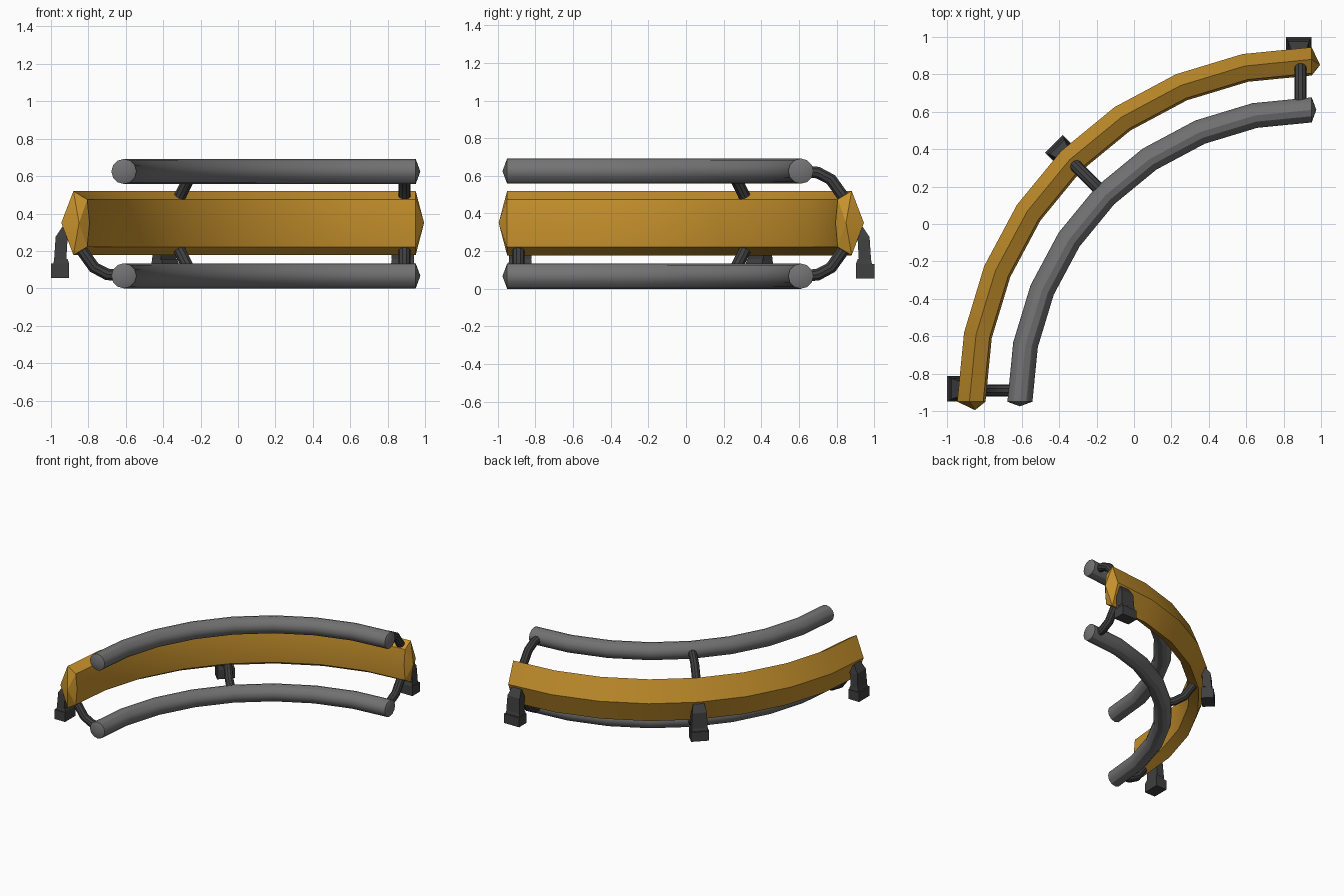
import bpy, bmesh, math
from mathutils import Vector

if "Cube" in bpy.data.objects:
    bpy.data.objects.remove(bpy.data.objects["Cube"])

CX, CY = 0.95, -0.95      # centre of the quarter-circle bend
MID_Z = 0.346


def material(name, col):
    m = bpy.data.materials.new(name)
    m.diffuse_color = (*col, 1)
    m.use_nodes = True
    m.node_tree.nodes["Principled BSDF"].inputs["Base Color"].default_value = m.diffuse_color
    return m


YELLOW = material("yellow_paint", (0.58, 0.29, 0.026))
GREY = material("steel", (0.17, 0.17, 0.17))
DARK = material("dark_steel", (0.05, 0.05, 0.05))


def place(angle, r, t, z):
    """Radius r from bend centre, shifted t along the tangent."""
    a = math.radians(angle)
    return Vector((CX + r * math.cos(a) + t * math.sin(a),
                   CY + r * math.sin(a) - t * math.cos(a), z))


def loft(name, rings, mat, tips=None, smooth=35):
    """Skin a list of rings; ends closed by flat caps or by pointed fans."""
    bm = bmesh.new()
    vs = [[bm.verts.new(p) for p in ring] for ring in rings]
    n = len(vs[0])
    for a, b in zip(vs, vs[1:]):
        for i in range(n):
            j = (i + 1) % n
            bm.faces.new((a[i], a[j], b[j], b[i]))
    for k, end in enumerate((vs[0], vs[-1])):
        if tips:
            tip = bm.verts.new(tips[k])
            for i in range(n):
                bm.faces.new((end[i], end[(i + 1) % n], tip))
        else:
            bm.faces.new(end)
    bmesh.ops.recalc_face_normals(bm, faces=bm.faces[:])
    me = bpy.data.meshes.new(name)
    bm.to_mesh(me)
    bm.free()
    me.materials.append(mat)
    ob = bpy.data.objects.new(name, me)
    bpy.context.collection.objects.link(ob)
    if smooth:
        bpy.ops.object.select_all(action='DESELECT')
        ob.select_set(True)
        bpy.context.view_layer.objects.active = ob
        bpy.ops.object.shade_smooth_by_angle(angle=math.radians(smooth))
    return ob


def bend(name, section, centre, tip, mat):
    """Sweep an (r, z) section through the quarter turn in 8 segments."""
    rings = [[place(180 - 11.25 * k, r, 0, z) for r, z in section] for k in range(9)]
    tips = [place(180, centre[0], -tip, centre[1]), place(90, centre[0], tip, centre[1])]
    loft(name, rings, mat, tips, 30)


def circle(r, z, rad, n):
    return [(r + rad * math.cos(2 * math.pi * i / n),
             z + rad * math.sin(2 * math.pi * i / n)) for i in range(n)]


# Yellow main beam, ridge on the outside and a shallow inner face
bend("main_beam", [(1.895, 0.35), (1.83, 0.52), (1.756, 0.475), (1.744, 0.35),
                   (1.756, 0.222), (1.83, 0.178)], (1.80, 0.35), 0.045, YELLOW)

# Upper and lower rails
for label, z in (("upper", 0.625), ("lower", 0.067)):
    bend(label + "_rail", circle(1.56, z, 0.067, 12), (1.56, z), 0.025, GREY)


def elbow(name, angle, t, flip):
    """Bent tube from a rail to the beam."""
    path = [Vector(p) for p in ((1.56, 0.067), (1.65, 0.075), (1.72, 0.112), (1.79, 0.21))]
    rings = []
    for i, p in enumerate(path):
        d = (path[min(i + 1, 3)] - path[max(i - 1, 0)]).normalized()
        nrm = Vector((-d.y, d.x))
        ring = []
        for s, c in circle(0, 0, 0.033, 10):
            q = p + nrm * c
            ring.append(place(angle, q.x, t + s, 2 * MID_Z - q.y if flip else q.y))
        rings.append(ring)
    loft(name, rings, DARK)


def blocks(name, angle, t, levels):
    """Rectangular loft; levels are (r_in, z_in, r_out, z_out, half_width)."""
    rings = [[place(angle, a, t - w, za), place(angle, b, t - w, zb),
              place(angle, b, t + w, zb), place(angle, a, t + w, za)]
             for a, za, b, zb, w in levels]
    loft(name, rings, DARK, smooth=0)


# Supports: elbows, foot pads and arms at both ends and the middle
for label, angle, t in (("left", 180, 0.06), ("middle", 135, 0), ("right", 90, -0.06)):
    elbow(label + "_lower_elbow", angle, t, False)
    if label != "left":
        elbow(label + "_upper_elbow", angle, t, True)
    t *= 1.15
    blocks(label + "_foot", angle, t, [
        (1.853, 0.055, 1.95, 0.055, 0.068), (1.853, 0.132, 1.95, 0.132, 0.068),
        (1.853, 0.132, 1.938, 0.132, 0.062), (1.862, 0.158, 1.932, 0.158, 0.058)])
    blocks(label + "_arm", angle, t, [
        (1.868, 0.155, 1.933, 0.155, 0.06), (1.862, 0.255, 1.925, 0.275, 0.055),
        (1.82, 0.28, 1.885, 0.335, 0.042)])
